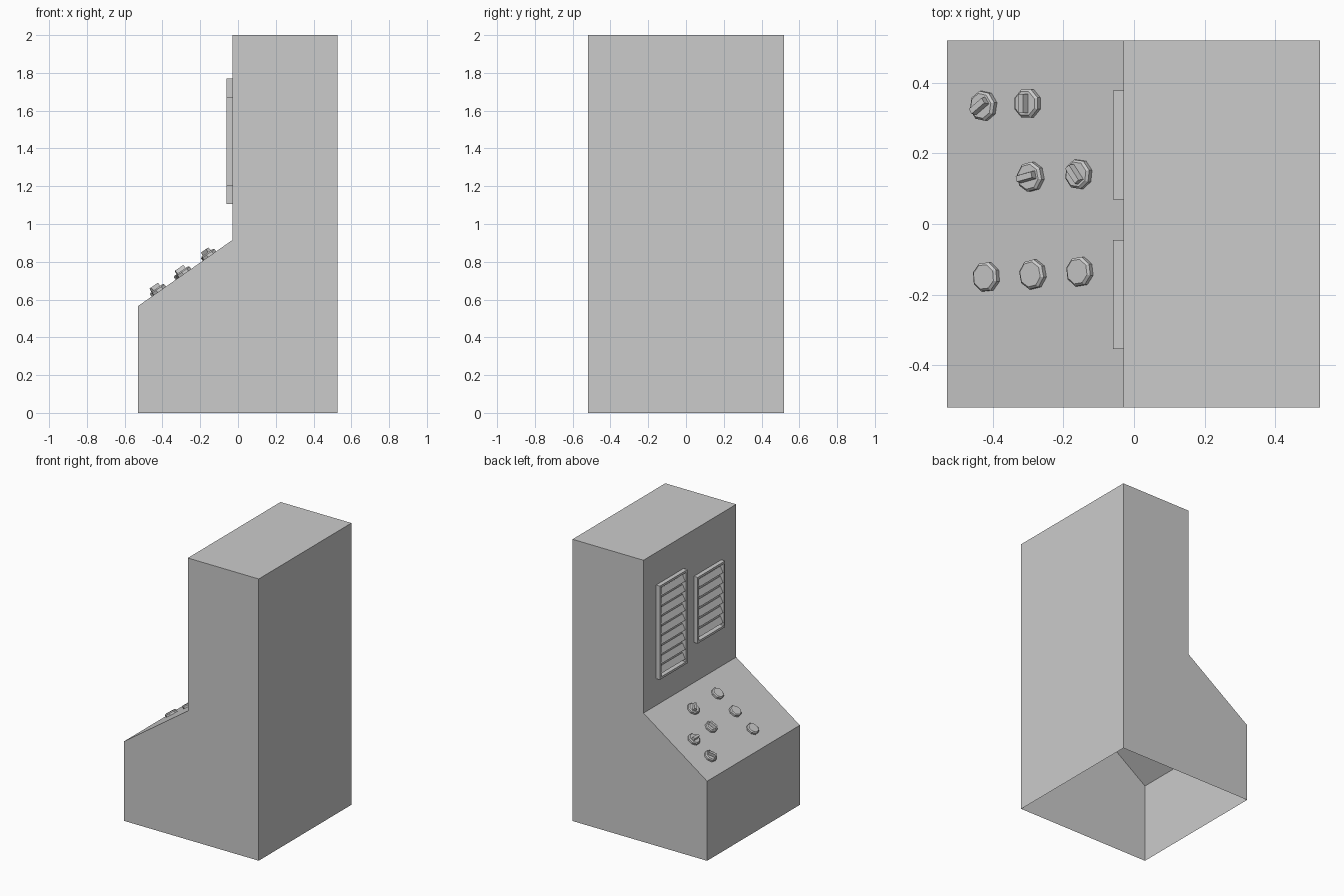
import bpy, bmesh, math
from mathutils import Matrix, Vector

if "Cube" in bpy.data.objects:
    bpy.data.objects.remove(bpy.data.objects["Cube"])

SLOPE = math.atan2(0.35, 0.50)


def finish(name, bm):
    bmesh.ops.recalc_face_normals(bm, faces=bm.faces)
    me = bpy.data.meshes.new(name)
    bm.to_mesh(me)
    bm.free()
    ob = bpy.data.objects.new(name, me)
    bpy.context.collection.objects.link(ob)
    return ob


def add_box(bm, size, matrix):
    return bmesh.ops.create_cube(bm, size=1, matrix=matrix @ Matrix.Diagonal((*size, 1)))


# Cabinet: side profile extruded across y, open underneath
profile = [(-0.53, 0), (-0.53, 0.565), (-0.03, 0.915), (-0.03, 2), (0.527, 2), (0.527, 0)]
bm = bmesh.new()
side = bm.faces.new([bm.verts.new((x, -0.52, z)) for x, z in profile])
ext = bmesh.ops.extrude_face_region(bm, geom=[side], use_keep_orig=True)
bmesh.ops.translate(bm, vec=(0, 1.04, 0),
                    verts=[v for v in ext["geom"] if isinstance(v, bmesh.types.BMVert)])
bmesh.ops.recalc_face_normals(bm, faces=bm.faces)
bottom = [f for f in bm.faces if all(v.co.z < 0.001 for v in f.verts)]
bmesh.ops.delete(bm, geom=bottom, context="FACES")
finish("cabinet", bm)


# Vents: recessed frame with tilted slats
def vent(name, y0, y1, z0, z1, slats):
    border, depth, wall = 0.022, 0.03, -0.03
    cy, cz = (y0 + y1) / 2, (z0 + z1) / 2
    bm = bmesh.new()
    add_box(bm, (depth, y1 - y0, z1 - z0), Matrix.Translation((wall - depth / 2, cy, cz)))
    bm.normal_update()
    front = min(bm.faces, key=lambda f: f.calc_center_median().x)
    back = max(bm.faces, key=lambda f: f.calc_center_median().x)
    bmesh.ops.delete(bm, geom=[back], context="FACES_ONLY")
    bmesh.ops.inset_region(bm, faces=[front], thickness=border)
    inner = bmesh.ops.extrude_face_region(bm, geom=[front])
    bmesh.ops.translate(bm, vec=(depth, 0, 0),
                        verts=[v for v in inner["geom"] if isinstance(v, bmesh.types.BMVert)])
    floor = [f for f in bm.faces if all(abs(v.co.x - wall) < 1e-4 for v in f.verts)]
    if front.is_valid and front not in floor:
        floor.append(front)
    bmesh.ops.delete(bm, geom=floor, context="FACES_ONLY")
    finish(name + "_frame", bm)

    bm = bmesh.new()
    pitch = (z1 - z0 - 2 * border) / slats
    for i in range(slats):
        z = z0 + border + (i + 0.5) * pitch
        add_box(bm, (0.007, y1 - y0 - 2 * border, 0.046),
                Matrix.Translation((wall - 0.015, cy, z)) @ Matrix.Rotation(math.radians(28), 4, "Y"))
    finish(name + "_slats", bm)


vent("tall_vent", 0.07, 0.378, 1.105, 1.77, 9)
vent("short_vent", -0.354, -0.046, 1.20, 1.67, 6)


# Controls on the sloped desk: octagonal caps, dials also get a grip
def control(name, x, y, turn, grip):
    z = 0.915 + (x + 0.03) * 0.7
    place = (Matrix.Translation((x, y, z)) @ Matrix.Rotation(-SLOPE, 4, "Y")
             @ Matrix.Rotation(math.radians(turn), 4, "Z"))
    bm = bmesh.new()
    rings = []
    for r, h in ((0.043, 0), (0.043, 0.014), (0.036, 0.021)):
        rings.append([bm.verts.new((r * math.cos(a), r * math.sin(a), h))
                      for a in [math.tau * (k + 0.5) / 8 for k in range(8)]])
    for lo, hi in zip(rings, rings[1:]):
        for k in range(8):
            n = (k + 1) % 8
            bm.faces.new((lo[k], lo[n], hi[n], hi[k]))
    bm.faces.new(rings[-1])
    if grip:
        box = add_box(bm, (0.054, 0.024, 0.02), Matrix.Translation((0, 0, 0.031)))
        for v in box["verts"]:
            if v.co.z > 0.031:
                v.co.y *= 0.7
    bm.transform(place)
    finish(name, bm)


dials = [(-0.423, 0.335, 35), (-0.298, 0.342, 90), (-0.289, 0.134, 13), (-0.153, 0.141, -52)]
for i, (x, y, turn) in enumerate(dials, 1):
    control(f"dial_{i}", x, y, turn, True)
buttons = [(-0.415, -0.150, 5), (-0.283, -0.143, 12), (-0.150, -0.135, 8)]
for i, (x, y, turn) in enumerate(buttons, 1):
    control(f"button_{i}", x, y, turn, False)
